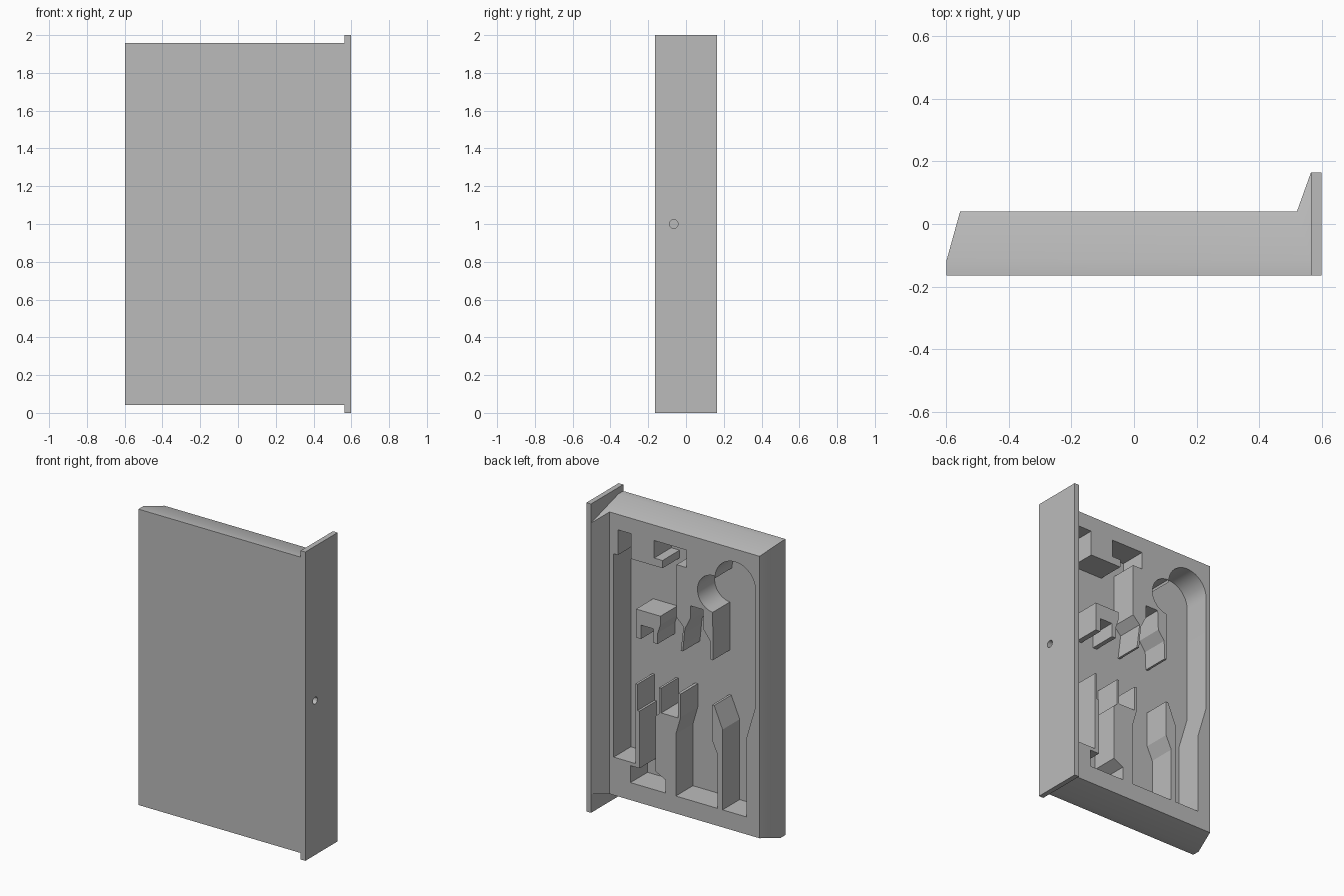
import bpy
import bmesh
from math import cos, sin, radians

cube = bpy.data.objects.get("Cube")
if cube:
    bpy.data.objects.remove(cube, do_unlink=True)

# Main levels
FACE_Y, FLOOR_Y, FRONT_Y, RIM_Y = 0.04, -0.135, -0.165, 0.165
TAPER_Y, TAPER = -0.115, 0.29
HALF, PLATE_X = 0.598, 0.565

grey = bpy.data.materials.new("tray_grey")
grey.use_nodes = True
grey.diffuse_color = (0.5, 0.5, 0.5, 1)
grey.node_tree.nodes["Principled BSDF"].inputs["Base Color"].default_value = (0.5, 0.5, 0.5, 1)


def finish(name, bm):
    bmesh.ops.recalc_face_normals(bm, faces=bm.faces)
    mesh = bpy.data.meshes.new(name)
    bm.to_mesh(mesh)
    bm.free()
    mesh.materials.append(grey)
    obj = bpy.data.objects.new(name, mesh)
    bpy.context.collection.objects.link(obj)
    return obj


def prism(name, outline, y0, y1):
    """Extrude an x, z outline along y."""
    bm = bmesh.new()
    face = bm.faces.new([bm.verts.new((x, y0, z)) for x, z in outline])
    new = bmesh.ops.extrude_face_region(bm, geom=[face])["geom"]
    moved = [v for v in new if isinstance(v, bmesh.types.BMVert)]
    bmesh.ops.translate(bm, verts=moved, vec=(0, y1 - y0, 0))
    return finish(name, bm)


def arc(cx, cz, r, start, end, steps):
    angles = [radians(start + (end - start) * i / steps) for i in range(steps + 1)]
    return [(cx + r * cos(a), cz + r * sin(a)) for a in angles]


def cut(target, cutter):
    cutter.hide_render = True
    mod = target.modifiers.new("cut", "BOOLEAN")
    mod.operation, mod.solver, mod.object = "DIFFERENCE", "EXACT", cutter
    bpy.ops.object.select_all(action="DESELECT")
    bpy.context.view_layer.objects.active = target
    target.select_set(True)
    bpy.ops.object.modifier_apply(modifier=mod.name)
    bpy.data.objects.remove(cutter, do_unlink=True)
    bpy.ops.object.shade_smooth_by_angle(angle=radians(30))


# Tray body: ends lean inward above the taper line
profile = [(-HALF, FRONT_Y), (PLATE_X, FRONT_Y), (PLATE_X, TAPER_Y), (PLATE_X, RIM_Y),
           (0.52, FACE_Y), (-0.555, FACE_Y), (-HALF, TAPER_Y)]
bm = bmesh.new()
rings = []
for side in (-1, 1):
    rings.append([bm.verts.new((x, y, 1 + side * (0.958 - TAPER * max(0, y - TAPER_Y))))
                  for x, y in profile])
low, high = rings
n = len(profile)
for i in range(n):
    j = (i + 1) % n
    bm.faces.new((low[i], low[j], high[j], high[i]))
for ring in rings:
    bm.faces.new((ring[0], ring[1], ring[2], ring[6]))
    bm.faces.new(ring[2:])
tray = finish("tray_body", bm)

# Recess shared by all the tool slots
recess = [(0.49, 0.333), (0.49, 1.65), (0.46, 1.65), (0.46, 1.813),
          (-0.03, 1.813), (-0.03, 1.7), (0.04, 1.7), (0.04, 1.36),
          (-0.01, 1.31), (0.01, 1.15), (-0.005, 1.15), (-0.02, 1.3),
          (-0.06, 1.38), (-0.06, 1.46), (-0.15, 1.46), (-0.155, 1.33),
          (-0.2, 1.27), (-0.205, 1.15), (-0.22, 1.15)]
recess += arc(-0.23, 1.58, 0.12, -85, 90, 20)
recess += arc(-0.38, 1.685, 0.145, 0, 180, 28)
recess += [(-0.525, 0.927), (-0.463, 0.718), (-0.463, 0.2),
           (0.37, 0.2), (0.37, 0.31), (0.335, 0.31), (0.335, 0.333)]
cut(tray, prism("recess_cutter", recess, FLOOR_Y, 0.1))

# Dividers standing on the recess floor
dividers = {
    "hooked_divider": [(0.365, 1.813), (0.365, 1.65), (0.14, 1.65), (0.14, 1.7),
                       (0.2, 1.7), (0.2, 1.813)],
    "arch_divider": [(0.33, 1.335), (0.155, 1.335), (0.155, 1.28), (0.175, 1.22),
                     (0.175, 1.15), (0.205, 1.15), (0.205, 1.24), (0.295, 1.24),
                     (0.295, 1.15), (0.33, 1.15)],
    "thin_divider": [(0.335, 0.31), (0.335, 0.85), (0.32, 0.85), (0.32, 0.68),
                     (0.305, 0.68), (0.305, 0.31)],
    "forked_divider": [(0.12, 0.2), (0.12, 0.285), (0.19, 0.32), (0.19, 0.68),
                       (0.165, 0.7), (0.165, 0.87), (0.15, 0.87), (0.15, 0.71),
                       (0.03, 0.71), (0.03, 0.87), (0.01, 0.87), (0.01, 0.72),
                       (0.045, 0.6), (0.045, 0.2)],
    "bent_divider": [(-0.255, 0.2), (-0.255, 0.545), (-0.215, 0.63), (-0.215, 0.86),
                     (-0.23, 0.86), (-0.29, 0.72), (-0.29, 0.2)],
}
for name, outline in dividers.items():
    prism(name, outline, FLOOR_Y, FACE_Y)

# End plate
plate = prism("end_plate", [(PLATE_X, 0), (HALF, 0), (HALF, 2), (PLATE_X, 2)], FRONT_Y, RIM_Y)

# Knob screw hole through the plate into the body wall
for target in (plate, tray):
    bpy.ops.mesh.primitive_cylinder_add(vertices=32, radius=0.023, depth=0.14,
                                        location=(0.59, -0.065, 1),
                                        rotation=(0, radians(90), 0))
    hole = bpy.context.object
    hole.data.materials.append(grey)
    cut(target, hole)
